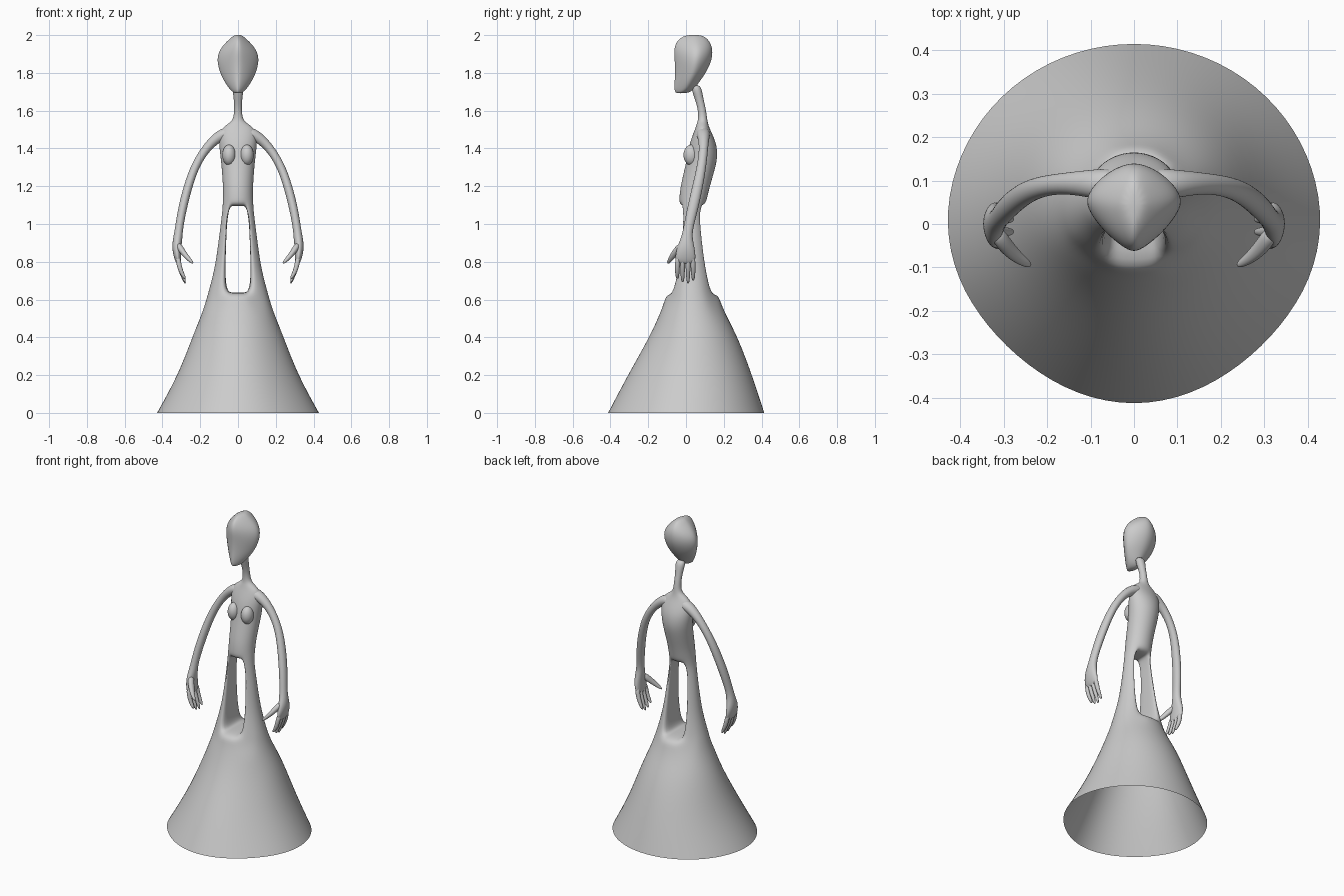
import bpy, bmesh, math
from mathutils import Vector

if "Cube" in bpy.data.objects:
    bpy.data.objects.remove(bpy.data.objects["Cube"])

clay = bpy.data.materials.new("light_grey")
clay.diffuse_color = (0.6, 0.6, 0.6, 1)
clay.use_nodes = True
clay.node_tree.nodes["Principled BSDF"].inputs["Base Color"].default_value = clay.diffuse_color


def finish(name, bm, levels=2, mirror=False):
    bmesh.ops.recalc_face_normals(bm, faces=bm.faces[:])
    me = bpy.data.meshes.new(name)
    bm.to_mesh(me)
    bm.free()
    me.materials.append(clay)
    for p in me.polygons:
        p.use_smooth = True
    ob = bpy.data.objects.new(name, me)
    bpy.context.collection.objects.link(ob)
    if mirror:
        ob.modifiers.new("mirror", 'MIRROR').use_mirror_merge = False
    if levels:
        s = ob.modifiers.new("subdivision", 'SUBSURF')
        s.levels = s.render_levels = levels
    return ob


def skin(bm, rings, skip=lambda r, c: False):
    """Quads between successive rings of vertices."""
    n = len(rings[0])
    for r in range(len(rings) - 1):
        for c in range(n):
            if not skip(r, c):
                d = (c + 1) % n
                bm.faces.new((rings[r][c], rings[r][d], rings[r + 1][d], rings[r + 1][c]))


def tube(bm, pts, n=8):
    """Capped tube along points (x, y, z, thickness, breadth along y)."""
    grow = 1.1
    rings = []
    for i, p in enumerate(pts):
        a, b = pts[max(i - 1, 0)], pts[min(i + 1, len(pts) - 1)]
        t = (Vector(b[:3]) - Vector(a[:3])).normalized()
        u = Vector((0, 1, 0))
        u = (u - t * u.dot(t)).normalized()
        v = t.cross(u)
        rings.append([bm.verts.new(Vector(p[:3]) + grow * (
            v * p[3] * math.cos(k * math.tau / n) + u * p[4] * math.sin(k * math.tau / n)))
            for k in range(n)])
    skin(bm, rings)
    bm.faces.new(rings[0])
    bm.faces.new(rings[-1])


# Body: open skirt, two slim legs around a slot, torso and neck
# (z, half width, front y, back y, slot half width or 0)
N = 20
body = [
    (0.0, .43, -.415, .415, 0), (.2, .318, -.31, .35, 0), (.4, .243, -.195, .275, 0),
    (.52, .193, -.14, .21, 0), (.59, .17, -.112, .18, .06), (.638, .157, -.1, .163, .05),
    (.68, .145, -.088, .15, .064), (.78, .12, -.062, .127, .066), (.9, .104, -.045, .108, .062),
    (1.0, .091, -.036, .096, .058), (1.06, .084, -.034, .093, .05), (1.095, .081, -.036, .1, .04),
    (1.14, .079, -.035, .112, 0), (1.2, .079, -.029, .126, 0), (1.3, .086, -.005, .156, 0),
    (1.36, .093, .008, .167, 0), (1.42, .1, .018, .162, 0), (1.47, .1, .035, .142, 0),
    (1.508, .085, .05, .124, 0), (1.533, .048, .058, .116, 0), (1.555, .023, .065, .112, 0),
    (1.61, .02, .064, .105, 0), (1.67, .022, .044, .09, 0), (1.74, .035, .02, .08, 0)]
LOW, HIGH = 5, 11          # rings at the bottom and top of the slot
bm = bmesh.new()
rings = []
for z, hw, yf, yb, w in body:
    ring = []
    ym, ry = (yf + yb) / 2, (yb - yf) / 2
    for c in range(N):
        th = c * math.tau / N          # zero faces the front
        s, co = math.sin(th), math.cos(th)
        off = min(c, N - c, abs(c - N // 2))
        if w and off <= 2:
            s = math.copysign(w * off / 2 / hw, s)
            co = math.copysign(math.sqrt(1 - s * s), co)
        k = 1.015
        if co > 0 and z < .5:          # slightly flattened front corners of the hem
            k -= .045 * math.sin(2 * th) ** 2
        ring.append(bm.verts.new((hw * s * k, ym - ry * co * k, z)))
    rings.append(ring)


def in_slot(r, c):
    return LOW <= r < HIGH and c % (N // 2) in (0, 1, N // 2 - 2, N // 2 - 1)


skin(bm, rings, in_slot)
bm.faces.new(rings[-1])
# Inner wall of the slot, joining the front opening to the back one
path = [(LOW, c) for c in range(-2, 3)] + [(r, 2) for r in range(LOW + 1, HIGH)]
path += [(HIGH, c) for c in range(2, -3, -1)] + [(r, -2) for r in range(HIGH - 1, LOW, -1)]
front = [rings[r][c % N] for r, c in path]
back = [rings[r][(N // 2 - c) % N] for r, c in path]
middle = [bm.verts.new((a.co + b.co) / 2) for a, b in zip(front, back)]
skin(bm, [front, middle, back])
finish("body_and_skirt", bm)

# Head: rounded diamond sections with a ridge down the face
# (z, half width, front y, widest y, back y)
head = [
    (1.692, .012, -.048, -.03, -.005), (1.697, .026, -.058, -.02, .02),
    (1.715, .046, -.064, 0, .046), (1.755, .074, -.063, .02, .074),
    (1.8, .097, -.061, .04, .107), (1.86, .113, -.063, .05, .137),
    (1.91, .106, -.068, .055, .144), (1.95, .077, -.062, .052, .137),
    (1.982, .043, -.04, .045, .115), (2.002, .018, .005, .045, .08)]
bm = bmesh.new()
rings = []
for z, hw, yf, ym, yb in head:
    ring = []
    for c in range(16):
        th = c * math.tau / 16
        s, co = math.sin(th), math.cos(th)
        p = 1.45 if co > 0 else 1.2
        y = ym + (yf - ym if co > 0 else yb - ym) * abs(co) ** p
        ring.append(bm.verts.new((1.015 * hw * math.copysign(abs(s) ** p, s), y, z)))
    rings.append(ring)
skin(bm, rings)
bm.faces.new(rings[0])
bm.faces.new(rings[-1])
finish("head", bm)

# Bust
bm = bmesh.new()
bmesh.ops.create_uvsphere(bm, u_segments=24, v_segments=14, radius=1)
for v in bm.verts:
    v.co = Vector((.047 + .036 * v.co.x, .028 + .041 * v.co.y, 1.365 + .055 * v.co.z))
finish("bust", bm, 0, True)

# Arms running into flat palms
bm = bmesh.new()
tube(bm, [
    (.03, .09, 1.485, .035, .04), (.09, .092, 1.474, .032, .034), (.16, .095, 1.415, .023, .023),
    (.225, .085, 1.315, .022, .024), (.265, .062, 1.2, .023, .028), (.295, .035, 1.08, .023, .029),
    (.312, .012, .98, .021, .025), (.318, .005, .93, .024, .029), (.325, 0, .88, .025, .045),
    (.322, -.003, .83, .02, .055), (.312, -.004, .785, .012, .05)])
finish("arm", bm, 2, True)

# Fingers and thumb
bm = bmesh.new()
for y, tip in ((-.046, .715), (-.018, .695), (.011, .688), (.038, .705)):
    tube(bm, [(.32, y * .9, .83, .014, .014), (.311, y, .775, .013, .013),
              (.296, y, .735, .011, .011), (.278, y, tip - .006, .006, .007)])
tube(bm, [(.32, -.015, .895, .018, .02), (.295, -.052, .855, .016, .02),
          (.265, -.08, .818, .012, .014), (.236, -.097, .79, .006, .007)])
finish("fingers", bm, 2, True)
